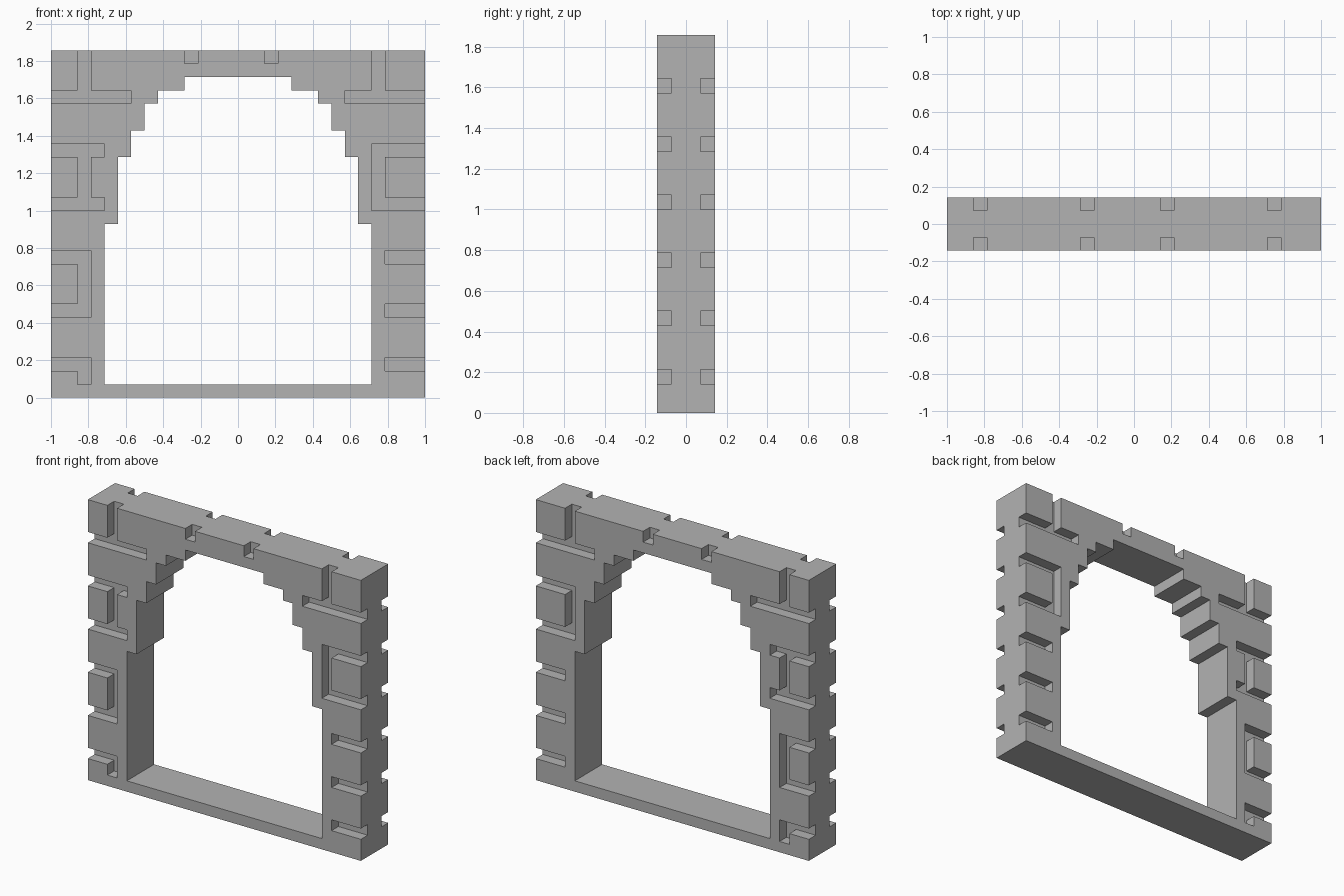
import bpy
import bmesh
from mathutils import Matrix, Vector

U = 1 / 14          # one block; the gate is 28 x 4 x 26 blocks
W, D, H = 14, 2, 26  # half width, half depth, height

if "Cube" in bpy.data.objects:
    bpy.data.objects.remove(bpy.data.objects["Cube"], do_unlink=True)

stone = bpy.data.materials.new("grey stone")
stone.use_nodes = True
grey = (0.45, 0.45, 0.45, 1)
stone.diffuse_color = grey
bsdf = stone.node_tree.nodes["Principled BSDF"]
bsdf.inputs["Base Color"].default_value = grey
bsdf.inputs["Roughness"].default_value = 0.9


def add_object(name, bm):
    bmesh.ops.recalc_face_normals(bm, faces=bm.faces)
    mesh = bpy.data.meshes.new(name)
    bm.to_mesh(mesh)
    bm.free()
    obj = bpy.data.objects.new(name, mesh)
    bpy.context.scene.collection.objects.link(obj)
    return obj


def add_box(bm, x0, x1, y0, y1, z0, z1):
    size = Vector((x1 - x0, y1 - y0, z1 - z0)) * U
    mid = Vector((x0 + x1, y0 + y1, z0 + z1)) * U / 2
    bmesh.ops.create_cube(bm, size=1, matrix=Matrix.Translation(mid) @ Matrix.Diagonal(size).to_4x4())


def extrude_profile(name, points, depth):
    bm = bmesh.new()
    face = bm.faces.new([bm.verts.new((x * U, -depth * U, z * U)) for x, z in points])
    new = bmesh.ops.extrude_face_region(bm, geom=[face])["geom"]
    verts = [v for v in new if isinstance(v, bmesh.types.BMVert)]
    bmesh.ops.translate(bm, verts=verts, vec=(0, 2 * depth * U, 0))
    return add_object(name, bm)


def carve(target, cutter):
    mod = target.modifiers.new("carve", "BOOLEAN")
    mod.operation = "DIFFERENCE"
    mod.solver = "EXACT"
    mod.use_self = True
    mod.object = cutter
    bpy.context.view_layer.update()
    graph = bpy.context.evaluated_depsgraph_get()
    mesh = bpy.data.meshes.new_from_object(target.evaluated_get(graph))
    target.modifiers.clear()
    target.data = mesh
    bpy.data.objects.remove(cutter, do_unlink=True)


# Solid wall
bm = bmesh.new()
add_box(bm, -W, W, -D, D, 0, H)
wall = add_object("stone_archway", bm)

# Stepped arch opening: (half width, top of step)
steps = [(10, 13), (9, 18), (8, 20), (7, 22), (6, 23), (4, 24)]
side, bottom = [], 1
for half, top in steps:
    side += [(half, bottom), (half, top)]
    bottom = top
opening = side + [(-x, z) for x, z in reversed(side)]
carve(wall, extrude_profile("opening_cutter", opening, D + 1))

# Mortar grooves: horizontal joints as (row, inner x on the -x side, on the +x side)
joints = [(2, 11, 11), (6, 11, 11), (10, 11, 11), (14, 10, 10), (18, 10, 10), (22, 8, 8)]
grooves = []
for row, left, right in joints:
    grooves += [(-W - 1, -left, row, row + 1), (right, W + 1, row, row + 1)]

# Vertical joints as (x, bottom, top)
uprights = [(-12, 1, 2.5), (-12, 6.5, 10.5), (-12, 14.5, 18.5), (10, 14.5, 18.5),
            (-12, 22.5, H + 1), (10, 22.5, H + 1), (-4, 25, H + 1), (2, 25, H + 1)]
grooves += [(x, x + 1, low, high) for x, low, high in uprights]

# Carve the same joints into the front and the back
for y0, y1 in ((-D - 1, -D + 1), (D - 1, D + 1)):
    bm = bmesh.new()
    for x0, x1, z0, z1 in grooves:
        add_box(bm, x0, x1, y0, y1, z0, z1)
    carve(wall, add_object("groove_cutter", bm))

wall.data.materials.clear()
wall.data.materials.append(stone)
for face in wall.data.polygons:
    face.material_index = 0
    face.use_smooth = False
